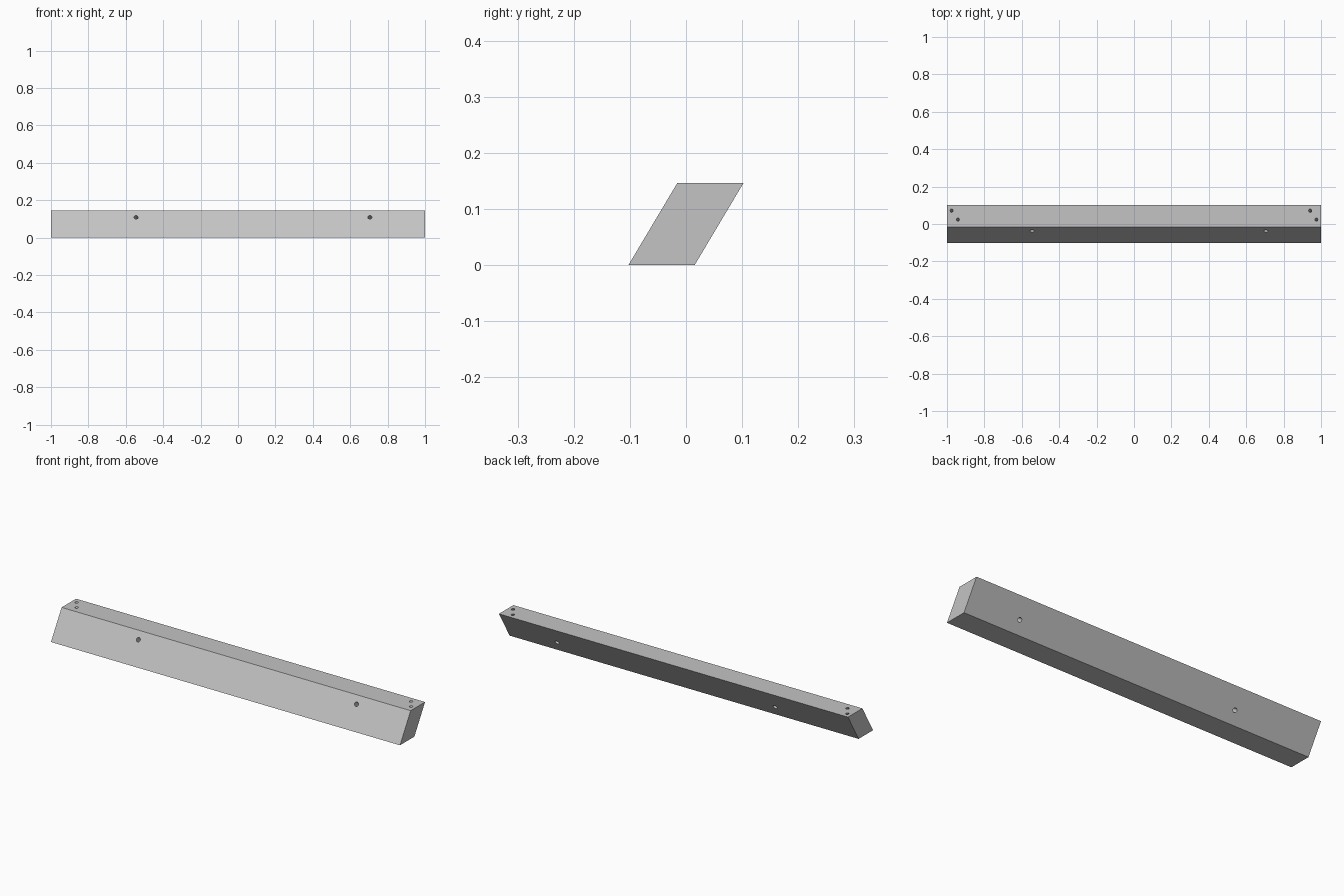
import bpy
import bmesh
from mathutils import Vector

default = bpy.data.objects.get("Cube")
if default:
    bpy.data.objects.remove(default)

LENGTH, HEIGHT, WIDTH, SHIFT = 2.0, 0.146, 0.118, 0.087
HALF = (WIDTH + SHIFT) / 2
SLANT = Vector((0, SHIFT, HEIGHT)).normalized()      # up along the leaning sides
ACROSS = Vector((0, SLANT.z, -SLANT.y))              # front to back, square to them

grey = bpy.data.materials.new("plain grey")
grey.use_nodes = True
colour = (0.55, 0.55, 0.55, 1)
grey.diffuse_color = colour
grey.node_tree.nodes["Principled BSDF"].inputs["Base Color"].default_value = colour


def make_object(name, bm):
    bmesh.ops.recalc_face_normals(bm, faces=bm.faces)
    mesh = bpy.data.meshes.new(name)
    bm.to_mesh(mesh)
    bm.free()
    mesh.materials.append(grey)
    obj = bpy.data.objects.new(name, mesh)
    bpy.context.collection.objects.link(obj)
    return obj


def add_drill(bm, start, end, radius):
    """Add a cylinder running from start to end."""
    axis = end - start
    matrix = axis.to_track_quat('Z', 'Y').to_matrix().to_4x4()
    matrix.translation = (start + end) / 2
    bmesh.ops.create_cone(bm, cap_ends=True, segments=24, radius1=radius,
                          radius2=radius, depth=axis.length, matrix=matrix)


# Beam: leaning parallelogram profile extruded along x
bm = bmesh.new()
profile = [(-HALF, 0), (WIDTH - HALF, 0), (HALF, HEIGHT), (HALF - WIDTH, HEIGHT)]
end_face = bm.faces.new([bm.verts.new((-LENGTH / 2, y, z)) for y, z in profile])
side = bmesh.ops.extrude_face_region(bm, geom=[end_face])
bmesh.ops.translate(bm, vec=(LENGTH, 0, 0),
                    verts=[v for v in side["geom"] if isinstance(v, bmesh.types.BMVert)])
beam = make_object("beam", bm)

bm = bmesh.new()
# Through holes, square to the leaning front and back
for x in (-0.545, 0.705):
    z = 0.109
    entry = Vector((x, -HALF + SHIFT * z / HEIGHT, z))
    add_drill(bm, entry - ACROSS * 0.03, entry + ACROSS * 0.14, 0.011)
# Blind holes in the top near both ends, parallel to the lean
for x, y in ((-0.975, 0.072), (-0.942, 0.024), (0.942, 0.072), (0.975, 0.024)):
    entry = Vector((x, y, HEIGHT))
    add_drill(bm, entry + SLANT * 0.03, entry - SLANT * 0.07, 0.008)
drills = make_object("hole_cutter", bm)
drills.hide_render = True
drills.hide_set(True)

cut = beam.modifiers.new("holes", 'BOOLEAN')
cut.operation = 'DIFFERENCE'
cut.solver = 'EXACT'
cut.object = drills

# Apply the cut, then drop the cutter
bpy.context.view_layer.objects.active = beam
beam.select_set(True)
bpy.ops.object.modifier_apply(modifier=cut.name)
bpy.data.objects.remove(drills)
bpy.ops.object.shade_smooth_by_angle()
